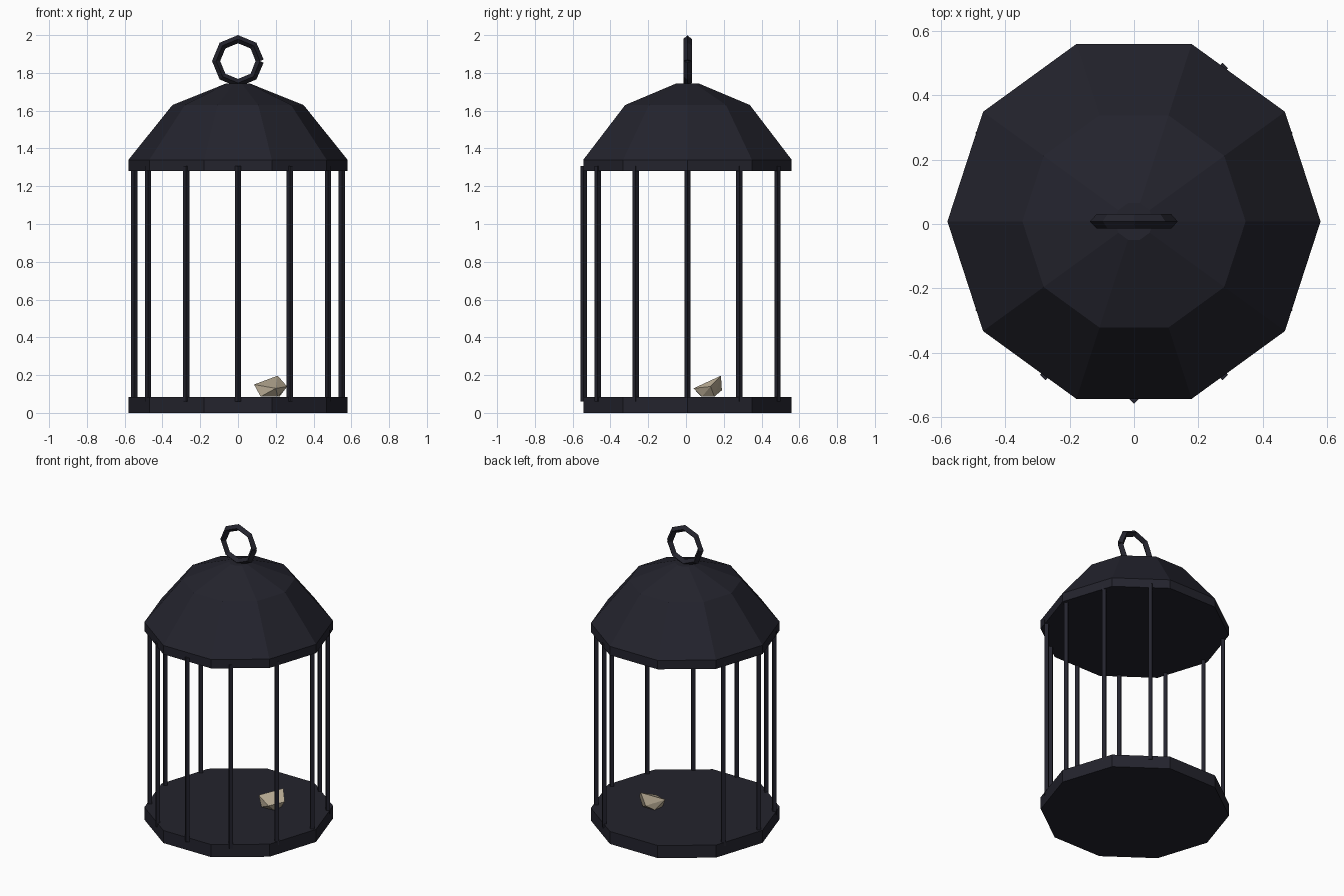
import bpy
import bmesh
from math import sin, cos, pi, radians
from mathutils import Vector

cube = bpy.data.objects.get("Cube")
if cube:
    bpy.data.objects.remove(cube, do_unlink=True)

CENTRE_Y = 0.008


def material(name, rgb):
    mat = bpy.data.materials.new(name)
    mat.use_nodes = True
    mat.diffuse_color = (*rgb, 1)
    mat.node_tree.nodes["Principled BSDF"].inputs["Base Color"].default_value = (*rgb, 1)
    return mat


iron = material("dark iron", (0.0168, 0.0168, 0.026))
bone = material("pale stone", (0.47, 0.40, 0.29))


def finish(name, bm, mat, location=(0, CENTRE_Y, 0)):
    bmesh.ops.recalc_face_normals(bm, faces=bm.faces)
    mesh = bpy.data.meshes.new(name)
    bm.to_mesh(mesh)
    bm.free()
    mesh.materials.append(mat)
    obj = bpy.data.objects.new(name, mesh)
    obj.location = location
    bpy.context.collection.objects.link(obj)
    return obj


def loft(bm, rings):
    """Join rings of points into a closed skin with capped ends."""
    loops = [[bm.verts.new(p) for p in ring] for ring in rings]
    n = len(loops[0])
    for low, high in zip(loops, loops[1:]):
        for i in range(n):
            j = (i + 1) % n
            bm.faces.new((low[i], low[j], high[j], high[i]))
    bm.faces.new(loops[0])
    bm.faces.new(loops[-1])


def turned(name, profile, sides, location=(0, CENTRE_Y, 0)):
    """Faceted solid from (radius, height) pairs."""
    bm = bmesh.new()
    loft(bm, [[(r * cos(2 * pi * i / sides), r * sin(2 * pi * i / sides), z)
               for i in range(sides)] for r, z in profile])
    return finish(name, bm, iron, location)


# Ten-sided floor and domed lid
turned("cage_floor", [(0.58, 0), (0.58, 0.085)], 10)
turned("domed_lid", [(0.58, 1.28), (0.58, 1.34), (0.347, 1.63), (0.06, 1.745)], 10)

# Bars at every twelfth, with two missing at the back
for k in range(12):
    if k in (3, 4):
        continue
    a = radians(30 * k)
    turned("cage_bar", [(0.017, 0.06), (0.017, 1.307)], 4,
           (0.55 * cos(a), CENTRE_Y + 0.55 * sin(a), 0))

# Hanging ring: open eight-segment loop, square-cut ends meeting at the side
bm = bmesh.new()
rings = []
for k in range(9):
    a = radians(45 * k)
    tilt = a + radians({0: 22.5, 8: -22.5}.get(k, 0))
    middle = Vector((cos(a), 0, sin(a))) * 0.116
    outward = Vector((cos(tilt), 0, sin(tilt))) * 0.0215
    side = Vector((0, 0.0225, 0))
    rings.append([middle + outward, middle + side, middle - outward, middle - side])
loft(bm, rings)
finish("hanging_ring", bm, iron, (0, CENTRE_Y, 1.8625))

# Faceted stone lying on the floor
bm = bmesh.new()
for p in [(.085, .10, .15), (.20, .04, .13), (.21, .185, .197), (.26, .13, .14),
          (.12, .08, .086), (.21, .085, .086), (.22, .15, .086), (.13, .15, .086),
          (.17, .19, .12)]:
    bm.verts.new(p)
bmesh.ops.convex_hull(bm, input=bm.verts)
finish("stone", bm, bone, (0, 0, 0))
